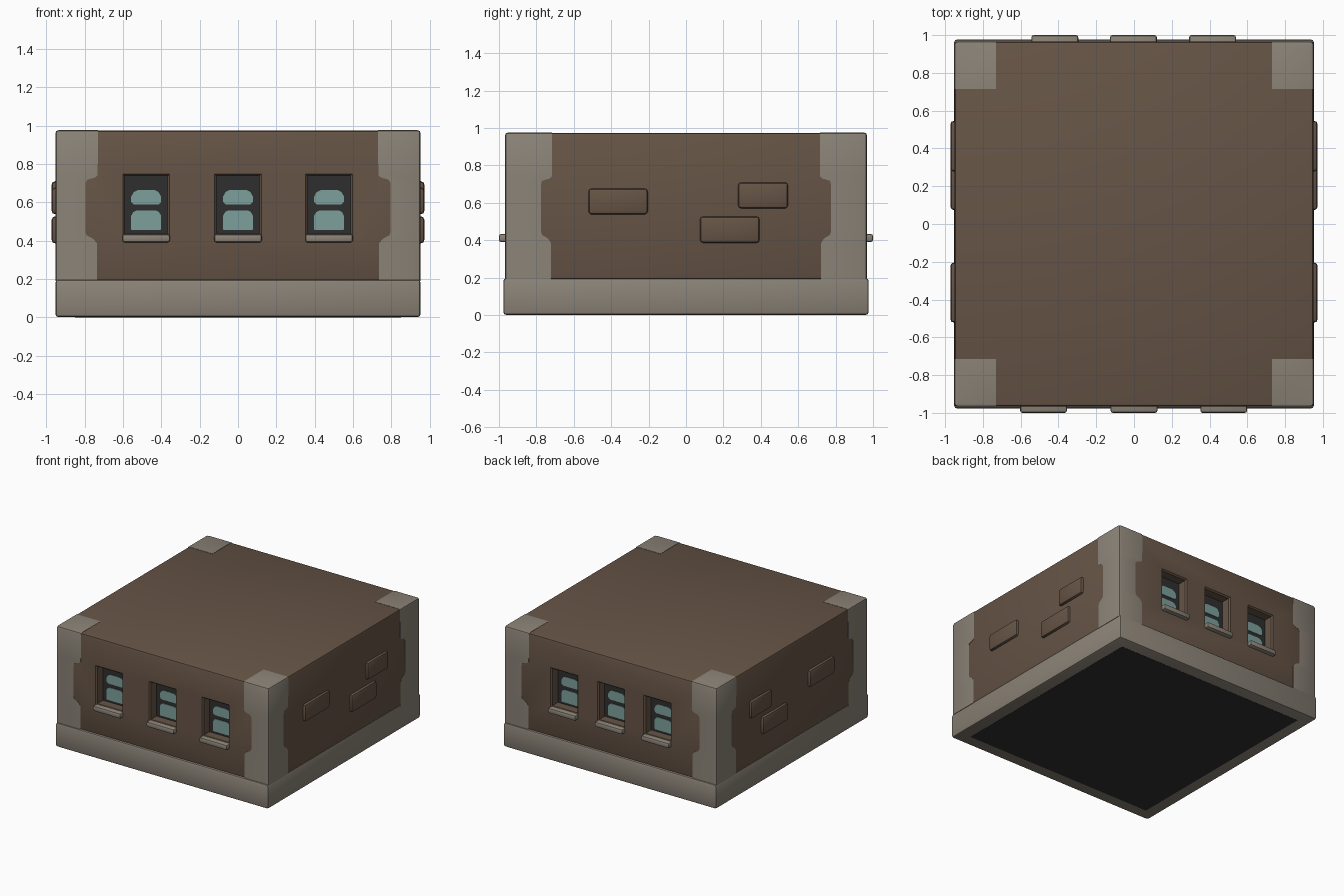
import bpy, bmesh, math

if "Cube" in bpy.data.objects:
    bpy.data.objects.remove(bpy.data.objects["Cube"])

def srgb(r, g, b):
    f = lambda c: (c / 255 / 12.92) if c < 10.3 else ((c / 255 + 0.055) / 1.055) ** 2.4
    return (f(r), f(g), f(b), 1)

def material(name, *rgb):
    m = bpy.data.materials.new(name)
    m.diffuse_color = srgb(*rgb)
    m.use_nodes = True
    m.node_tree.nodes["Principled BSDF"].inputs["Base Color"].default_value = m.diffuse_color
    return m

BROWN = material("brown_plaster", 102, 84, 70)
STONE = material("grey_stone", 139, 131, 119)
DARK = material("dark_grey", 47, 47, 48)
GLASS = material("teal_glass", 125, 160, 156)

def finish(name, bm, mat):
    bmesh.ops.recalc_face_normals(bm, faces=bm.faces)
    me = bpy.data.meshes.new(name)
    bm.to_mesh(me)
    bm.free()
    me.materials.append(mat)
    ob = bpy.data.objects.new(name, me)
    bpy.context.collection.objects.link(ob)
    return ob

def smooth(ob):
    bpy.ops.object.select_all(action='DESELECT')
    ob.select_set(True)
    bpy.context.view_layer.objects.active = ob
    bpy.ops.object.shade_smooth_by_angle(angle=math.radians(35))

def box(name, x, y, z, mat, bevel=0.0, seg=2):
    """Box from (min, max) ranges, with rounded edges."""
    bm = bmesh.new()
    bmesh.ops.create_cube(bm, size=1)
    for v in bm.verts:
        v.co = [r[0] if c < 0 else r[1] for c, r in zip(v.co, (x, y, z))]
    if bevel:
        bmesh.ops.bevel(bm, geom=list(bm.edges), offset=bevel, segments=seg,
                        profile=0.5, affect='EDGES')
    ob = finish(name, bm, mat)
    if bevel:
        smooth(ob)
    return ob

# stone plinth with dark underside
box("plinth", (-.952, .952), (-.977, .977), (0.0015, .197), STONE, .015)
box("underside", (-.85, .85), (-.875, .875), (0, .006), DARK)

# main block
X, Y, TOP = .950, .965, .976
body = box("walls", (-X, X), (-Y, Y), (.19, TOP - .002), BROWN, .015)

# windows: recess cutter, dark back, glass panes, sill
def pane(name, cx, z0, z1, cut_top, cut_bottom, y, out):
    w = .078
    t, b = cut_top, cut_bottom
    pts = [(-w + b, z0), (w - b, z0), (w, z0 + b), (w, z1 - t), (w - t * .4, z1 - t * .3),
           (w - t, z1), (-w + t, z1), (-w + t * .4, z1 - t * .3), (-w, z1 - t), (-w, z0 + b)]
    bm = bmesh.new()
    face = bm.faces.new([bm.verts.new((cx + px, y, pz)) for px, pz in pts])
    ext = bmesh.ops.extrude_face_region(bm, geom=[face])
    for v in ext["geom"]:
        if isinstance(v, bmesh.types.BMVert):
            v.co.y += out * .005
    finish(name, bm, GLASS)

DEPTH = .085
def span(a, b):
    return (min(a, b), max(a, b))

cutters = []
for side, out, centres in (("front", -1, (-.479, 0, .475)), ("back", 1, (-.419, -.003, .416))):
    for i, cx in enumerate(centres):
        tag = f"{side}_window_{i + 1}"
        back = out * (Y - DEPTH)
        # cutter flares outward for a chamfered opening
        bm = bmesh.new()
        rings = []
        for dist, g in ((DEPTH, 0), (.012, 0), (0, .010), (-.03, .035)):
            yy = out * (Y - dist)
            rings.append([bm.verts.new((cx + sx * (.112 + g), yy, .588 + sz * (.150 + g)))
                          for sx, sz in ((-1, -1), (1, -1), (1, 1), (-1, 1))])
        bm.faces.new(rings[0])
        bm.faces.new(rings[-1])
        for a, b in zip(rings, rings[1:]):
            for k in range(4):
                bm.faces.new((a[k], a[k - 1], b[k - 1], b[k]))
        cut = finish(tag + "_cutter", bm, BROWN)
        cut.hide_render = True
        cutters.append(cut)
        box(tag + "_back", (cx - .112, cx + .112), span(back, back + out * .004),
            (.438, .738), DARK)
        pane(tag + "_lower_pane", cx, .455, .558, .028, .004, back + out * .003, out)
        pane(tag + "_upper_pane", cx, .588, .664, .034, .014, back + out * .003, out)
        box(tag + "_sill", (cx - .124, cx + .124), span(out * .885, out), (.391, .434), STONE, .012)

# cut the recesses into the walls
for cut in cutters:
    mod = body.modifiers.new(cut.name, 'BOOLEAN')
    mod.operation = 'DIFFERENCE'
    mod.solver = 'EXACT'
    mod.object = cut
bpy.context.view_layer.update()
cut_mesh = bpy.data.meshes.new_from_object(
    body.evaluated_get(bpy.context.evaluated_depsgraph_get()))
body.modifiers.clear()
body.data = cut_mesh
for cut in cutters:
    bpy.data.objects.remove(cut)
smooth(body)

# stone corner quoins: narrow waist, wide foot and head, rounded outer edge
levels = [(.190, .735, .722, 0), (.385, .735, .722, 0), (.410, .755, .738, 0),
          (.428, .790, .768, 0), (.445, .796, .775, 0), (.700, .796, .775, 0),
          (.718, .785, .770, 0), (.730, .745, .730, 0), (.742, .732, .717, 0),
          (TOP - .015, .730, .716, 0), (TOP - .004, .730, .716, .004), (TOP, .730, .716, .015)]
QX, QY, C = X + .002, Y + .002, .015
for sx, sy, name in ((-1, -1, "front_left"), (1, -1, "front_right"),
                     (-1, 1, "back_left"), (1, 1, "back_right")):
    bm = bmesh.new()
    rings = []
    for z, a, b, inset in levels:
        ex, ey = QX - inset, QY - inset
        pts = ((a, b), (ex, b), (ex, ey - C), (ex - C * .3, ey - C * .3), (ex - C, ey), (a, ey))
        rings.append([bm.verts.new((sx * px, sy * py, z)) for px, py in pts])
    bm.faces.new(rings[0])
    bm.faces.new(rings[-1])
    for lo, hi in zip(rings, rings[1:]):
        for k in range(6):
            bm.faces.new((lo[k - 1], lo[k], hi[k], hi[k - 1]))
    smooth(finish(name + "_quoin", bm, STONE))

# raised bricks, the same on both side walls
bricks = [((-.522, -.204), (.538, .677)), ((.278, .546), (.570, .710)), ((.074, .394), (.386, .527))]
for s, side in ((1, "right"), (-1, "left")):
    for i, (y, z) in enumerate(bricks):
        box(f"{side}_brick_{i + 1}", span(s * .90, s * .972), y, z, BROWN, .018)
